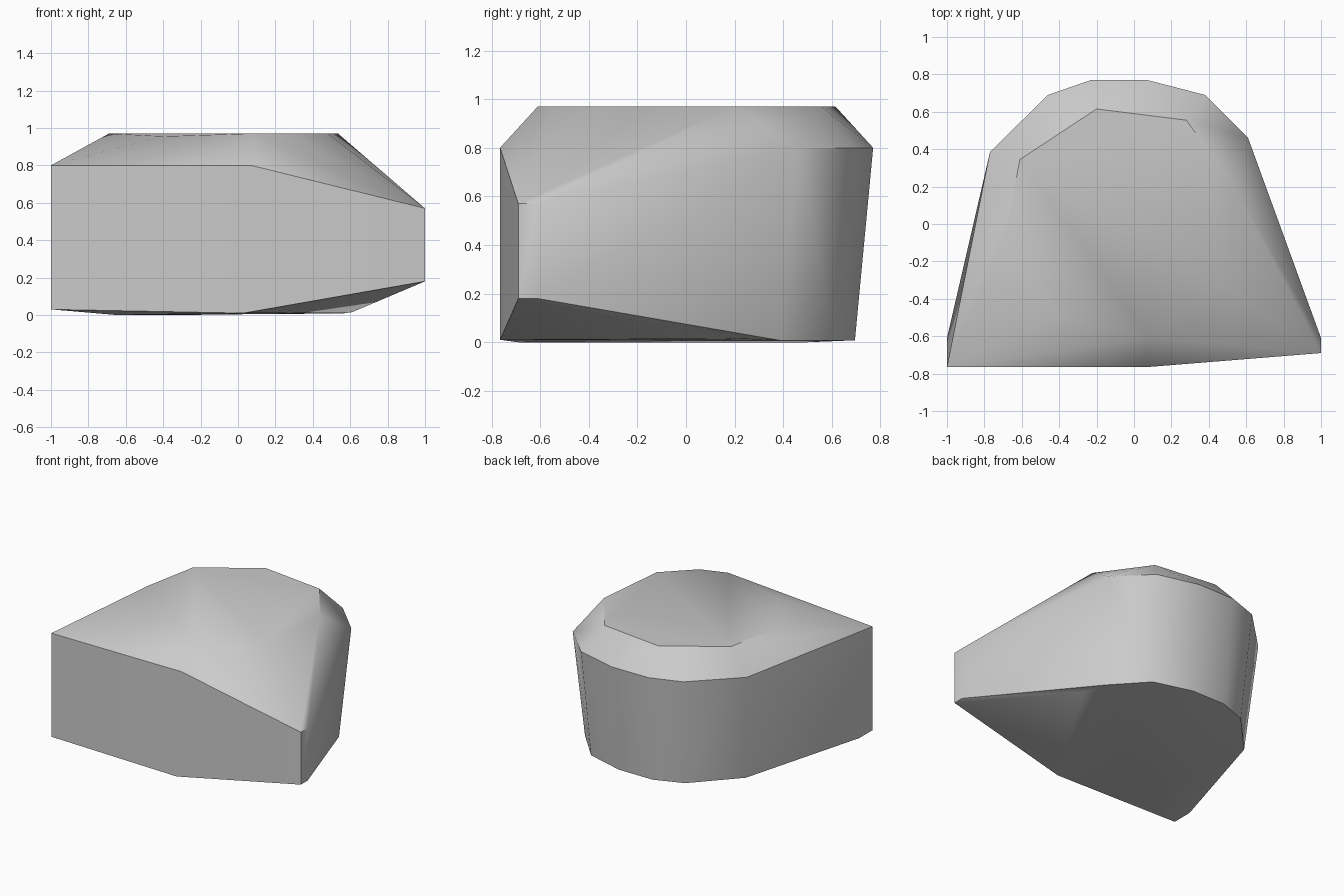
import bpy
import bmesh
import math

cube = bpy.data.objects.get("Cube")
if cube:
    bpy.data.objects.remove(cube, do_unlink=True)

# Stone colour
stone = bpy.data.materials.new("stone_grey")
stone.use_nodes = True
GREY = (0.6, 0.6, 0.6, 1)
stone.diffuse_color = GREY
stone.node_tree.nodes["Principled BSDF"].inputs["Base Color"].default_value = GREY

# Flat crown, slightly dropped toward the front corner
crown = [(-.2, .615), (.28, .555), (.535, .2), (.48, -.34),
         (.27, -.545), (.08, -.61), (-.69, -.07), (-.61, .345)]
# Rounded back half of the shoulder; the foot is this arc drawn inward
back_arc = [(.61, .46), (.38, .69), (.07, .77), (-.23, .77), (-.46, .69), (-.77, .385)]

points = [(x, y, .97) for x, y in crown]
points.append((-.4, -.5, .955))
for x, y in back_arc:
    points.append((x, y, .8))
    points.append((x * .92, y - .075, .008))

# Straight front wall and low side corner
points += [(-1, -.765, .8), (.07, -.765, .8), (-1, -.765, .03), (.03, -.765, .01)]
for y in (-.69, -.61):
    points += [(1, y, .57), (1, y, .18)]

# Underside corners
points += [(-1, -.61, .03), (.61, .2, .015), (-.65, -.69, 0), (-.3, .5, 0)]

# Wrap the corners into one solid boulder
bm = bmesh.new()
for p in points:
    bm.verts.new(p)
hull = bmesh.ops.convex_hull(bm, input=bm.verts[:])
spare = {v for v in hull["geom_interior"] + hull["geom_unused"]
         if isinstance(v, bmesh.types.BMVert)}
bmesh.ops.delete(bm, geom=list(spare), context="VERTS")
bmesh.ops.dissolve_limit(bm, angle_limit=math.radians(1),
                         verts=bm.verts[:], edges=bm.edges[:])
bmesh.ops.recalc_face_normals(bm, faces=bm.faces[:])
mesh = bpy.data.meshes.new("boulder")
bm.to_mesh(mesh)
bm.free()
mesh.materials.append(stone)

boulder = bpy.data.objects.new("boulder", mesh)
bpy.context.collection.objects.link(boulder)
bpy.ops.object.select_all(action="DESELECT")
boulder.select_set(True)
bpy.context.view_layer.objects.active = boulder
bpy.ops.object.shade_smooth_by_angle(angle=math.radians(38))
